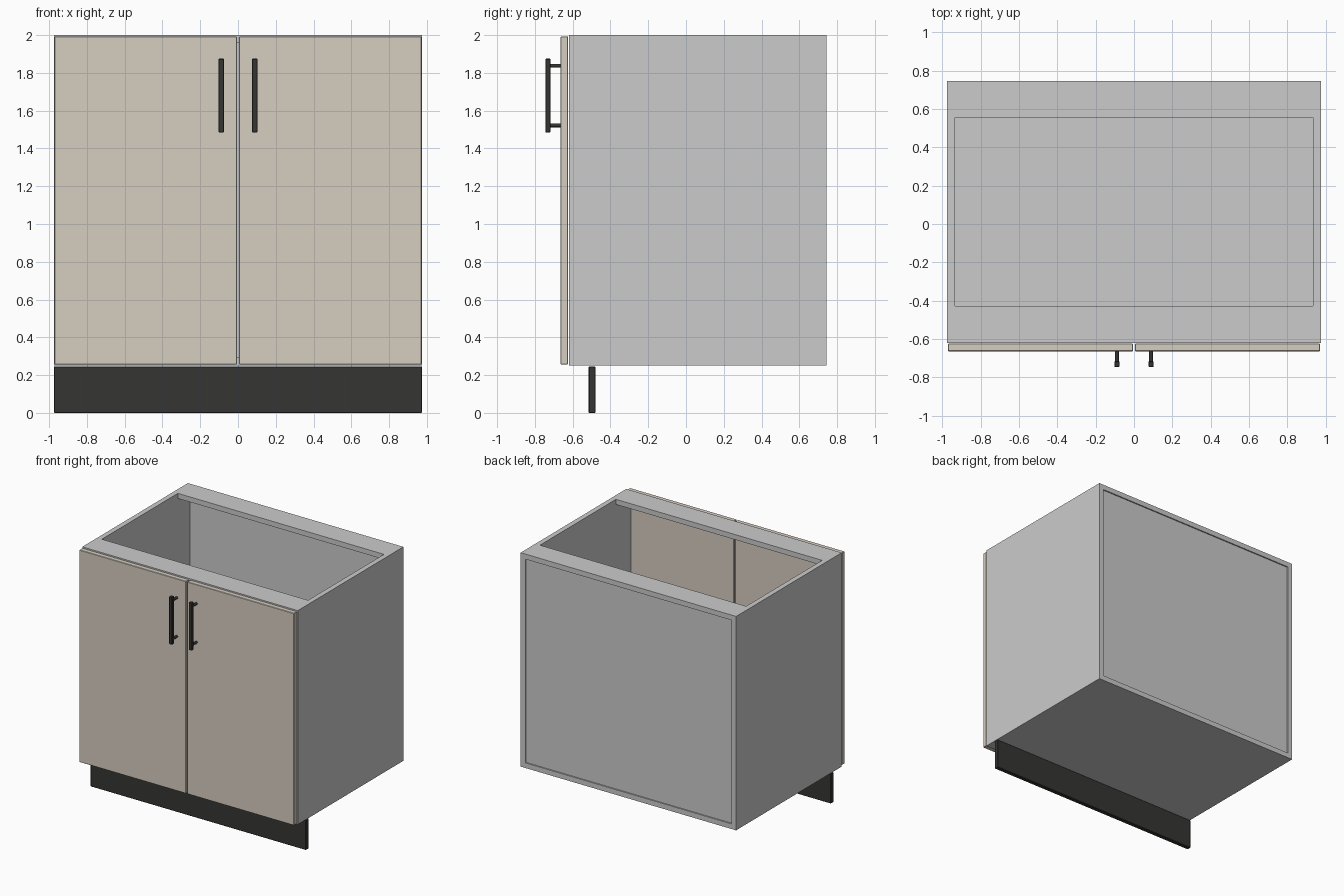
import bpy, math

if "Cube" in bpy.data.objects:
    bpy.data.objects.remove(bpy.data.objects["Cube"])


def material(name, color):
    m = bpy.data.materials.new(name)
    m.diffuse_color = (*color, 1)
    m.use_nodes = True
    m.node_tree.nodes["Principled BSDF"].inputs["Base Color"].default_value = m.diffuse_color
    return m


DOOR = material("door_beige", (0.67, 0.61, 0.53))
DARK = material("dark_metal", (0.035, 0.035, 0.033))


def box(name, x, y, z, mat=None, bevel=0):
    """Box from (min, max) pairs on each axis."""
    bpy.ops.mesh.primitive_cube_add(size=1, location=[(a + b) / 2 for a, b in (x, y, z)])
    o = bpy.context.object
    o.name = name
    o.scale = [b - a for a, b in (x, y, z)]
    bpy.ops.object.transform_apply(location=False, rotation=False, scale=True)
    if mat:
        o.data.materials.append(mat)
    if bevel:
        mod = o.modifiers.new("edge", 'BEVEL')
        mod.width = bevel
        mod.segments = 1
    return o


W, T = 0.975, 0.042            # half width, board thickness
F, B = -0.62, 0.745            # carcass front and back
Z0, Z1 = 0.25, 2.0             # carcass bottom and top
I = W - T                      # inner half width

# Carcass: bottom, recessed back, two top rails
box("bottom_panel", (-I, I), (F, B), (Z0, Z0 + T))
box("back_panel", (-I, I), (B - 0.03, B - 0.01), (Z0 + T, Z1 - T))
box("front_top_rail", (-I, I), (F, -0.427), (Z1 - T, Z1))
box("back_top_rail", (-I, I), (0.555, B), (Z1 - T, Z1))

# Plinth board under the carcass
box("plinth", (-W, W), (-0.515, -0.48), (0, Z0 - 0.004), DARK, 0.003)

for s, side in ((-1, "left"), (1, "right")):
    def span(a, b):
        return tuple(sorted((s * a, s * b)))

    # Side panel and door
    box(side + "_side_panel", span(I, W), (F, B), (Z0, Z1))
    box(side + "_door", span(0.006, 0.971), (-0.664, -0.624), (0.257, 1.993), DOOR, 0.003)

    # Bar handle on two round posts
    box(side + "_handle_bar", span(0.075, 0.103), (-0.745, -0.717), (1.485, 1.875), DARK, 0.003)
    for z, level in ((1.522, "lower"), (1.838, "upper")):
        bpy.ops.mesh.primitive_cylinder_add(vertices=24, radius=0.01, depth=0.058,
                                            location=(s * 0.089, -0.692, z),
                                            rotation=(math.pi / 2, 0, 0))
        post = bpy.context.object
        post.name = f"{side}_{level}_handle_post"
        post.data.materials.append(DARK)
        bpy.ops.object.shade_smooth_by_angle()
